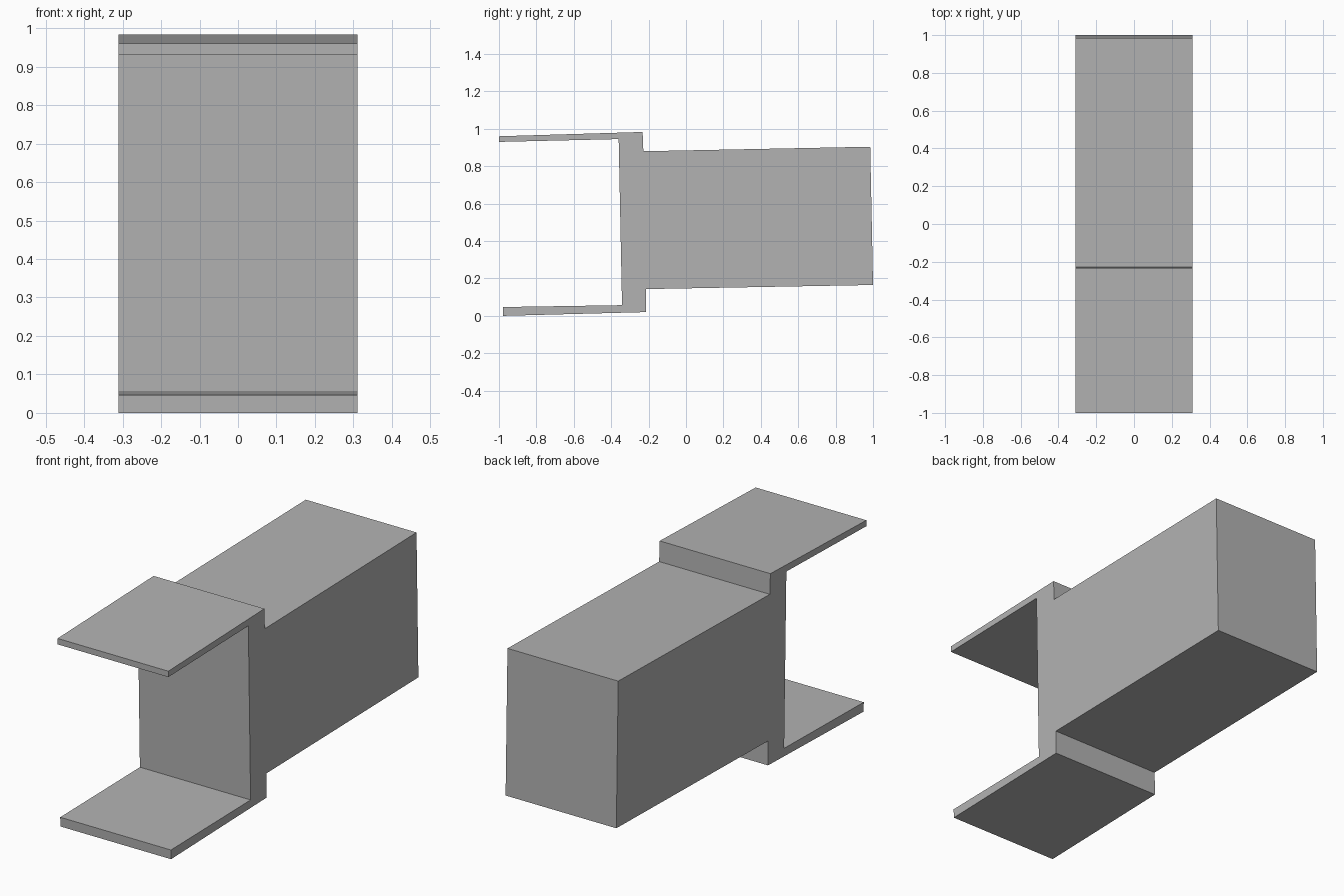
import bpy
import bmesh

cube = bpy.data.objects.get("Cube")
if cube:
    bpy.data.objects.remove(cube, do_unlink=True)

HALF_WIDTH = 0.31

# Plain grey finish
grey = bpy.data.materials.new("plain_grey")
grey.use_nodes = True
colour = (0.45, 0.45, 0.45, 1)
grey.diffuse_color = colour
grey.node_tree.nodes["Principled BSDF"].inputs["Base Color"].default_value = colour


def extrude_profile(name, outline):
    """Extrude a (y, z) side outline across the full width."""
    bm = bmesh.new()
    side = bm.faces.new([bm.verts.new((-HALF_WIDTH, y, z)) for y, z in outline])
    moved = bmesh.ops.extrude_face_region(bm, geom=[side])["geom"]
    bmesh.ops.translate(bm, vec=(2 * HALF_WIDTH, 0, 0),
                        verts=[g for g in moved if isinstance(g, bmesh.types.BMVert)])
    bmesh.ops.recalc_face_normals(bm, faces=bm.faces)
    mesh = bpy.data.meshes.new(name)
    bm.to_mesh(mesh)
    bm.free()
    mesh.materials.append(grey)
    obj = bpy.data.objects.new(name, mesh)
    bpy.context.collection.objects.link(obj)
    return obj


# Solid block with a flange and two forward plates, slightly tilted
extrude_profile("forked_block", [
    (-1.0, 0.93), (-1.0, 0.96),        # upper plate tip
    (-0.232, 0.983), (-0.228, 0.88),   # upper flange step
    (0.985, 0.904), (1.0, 0.165),      # rear face
    (-0.215, 0.143), (-0.213, 0.02),   # lower flange step
    (-0.978, 0.0), (-0.979, 0.047),    # lower plate tip
    (-0.342, 0.057), (-0.36, 0.945),   # recessed front face
])
